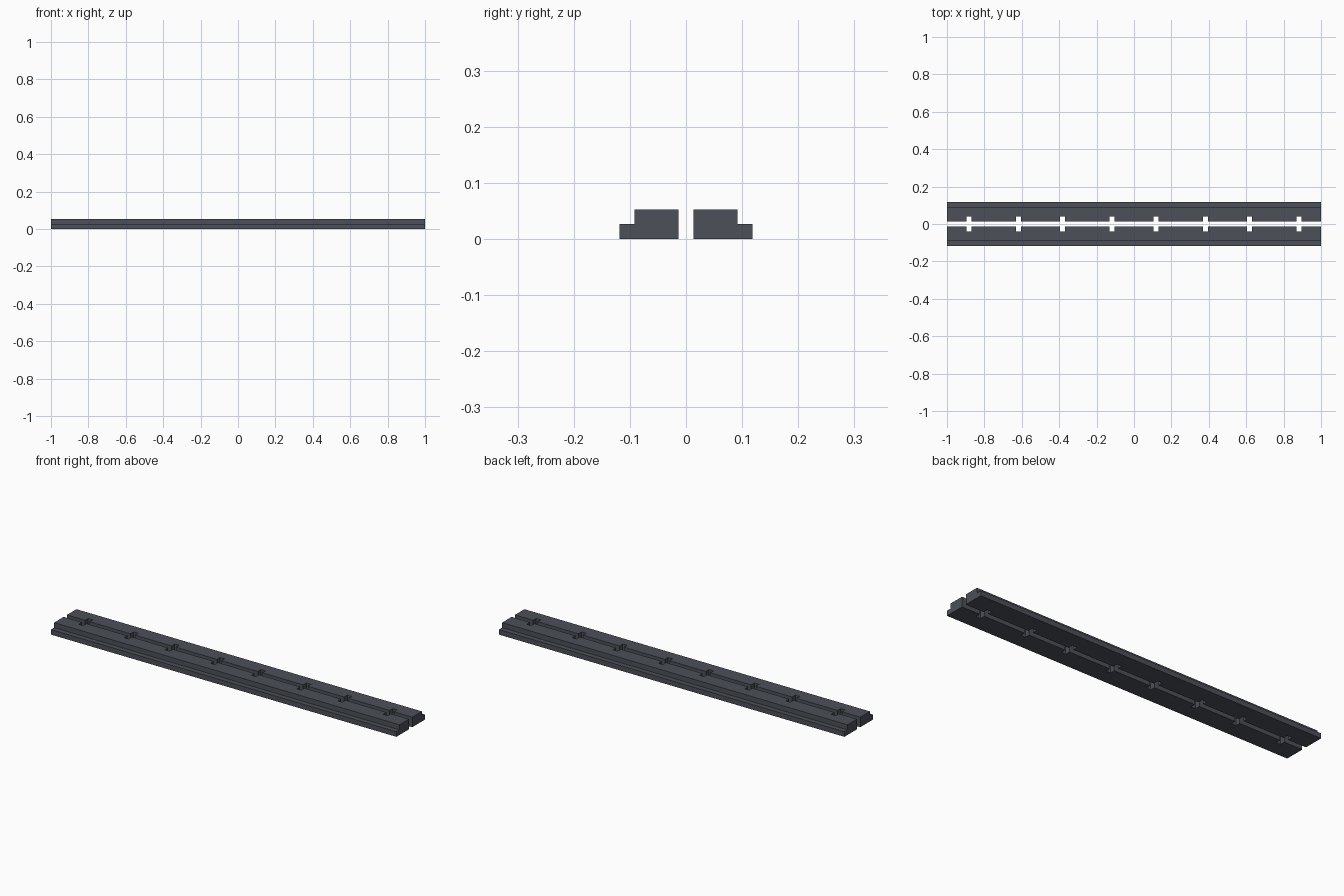
import bpy
import bmesh
from mathutils import Vector

cube = bpy.data.objects.get("Cube")
if cube:
    bpy.data.objects.remove(cube, do_unlink=True)

# Everything sits on a regular module: the rail is 152 modules long
U = 1 / 76
INNER, NOTCH, STEP, OUTER = 1 * U, 3 * U, 7 * U, 9 * U
LEDGE_Z, TOP_Z = 2 * U, 4 * U
NOTCH_X = [s * n * U for s in (-1, 1) for n in (9, 29, 47, 67)]

GREY = (0.072, 0.08, 0.097, 1.0)
mat = bpy.data.materials.new("dark slate grey")
mat.use_nodes = True
mat.diffuse_color = GREY
bsdf = next(n for n in mat.node_tree.nodes if n.type == 'BSDF_PRINCIPLED')
bsdf.inputs["Base Color"].default_value = GREY


def make_rail(name, side):
    """Notched bar with a low ledge along its outer side; side is +1 or -1 in y."""
    # Plan outline: straight outer edge, notched inner edge
    plan = [(1, STEP), (-1, STEP), (-1, INNER)]
    for x in sorted(NOTCH_X):
        plan += [(x - U, INNER), (x - U, NOTCH), (x + U, NOTCH), (x + U, INNER)]
    plan.append((1, INNER))

    bm = bmesh.new()
    base = bm.faces.new([bm.verts.new((x, y * side, 0)) for x, y in plan])
    ext = bmesh.ops.extrude_face_region(bm, geom=[base], use_keep_orig=True)
    top = [g for g in ext["geom"] if isinstance(g, bmesh.types.BMVert)]
    bmesh.ops.translate(bm, verts=top, vec=(0, 0, TOP_Z))

    # Split at ledge height and pull the lower outer strip outward
    bmesh.ops.bisect_plane(bm, geom=bm.verts[:] + bm.edges[:] + bm.faces[:],
                           plane_co=(0, 0, LEDGE_Z), plane_no=(0, 0, 1))
    strip = [f for f in bm.faces
             if all(abs(v.co.y - STEP * side) < 1e-5 and v.co.z < LEDGE_Z + 1e-5
                    for v in f.verts)]
    ext = bmesh.ops.extrude_face_region(bm, geom=strip)
    ledge = [g for g in ext["geom"] if isinstance(g, bmesh.types.BMVert)]
    bmesh.ops.translate(bm, verts=ledge, vec=Vector((0, (OUTER - STEP) * side, 0)))

    # Merge coplanar pieces and make normals consistent
    bmesh.ops.recalc_face_normals(bm, faces=bm.faces[:])
    bmesh.ops.dissolve_limit(bm, angle_limit=0.01, verts=bm.verts[:], edges=bm.edges[:])

    mesh = bpy.data.meshes.new(name)
    bm.to_mesh(mesh)
    bm.free()
    mesh.materials.append(mat)
    bpy.context.collection.objects.link(bpy.data.objects.new(name, mesh))


make_rail("front_rail", -1)
make_rail("back_rail", 1)
